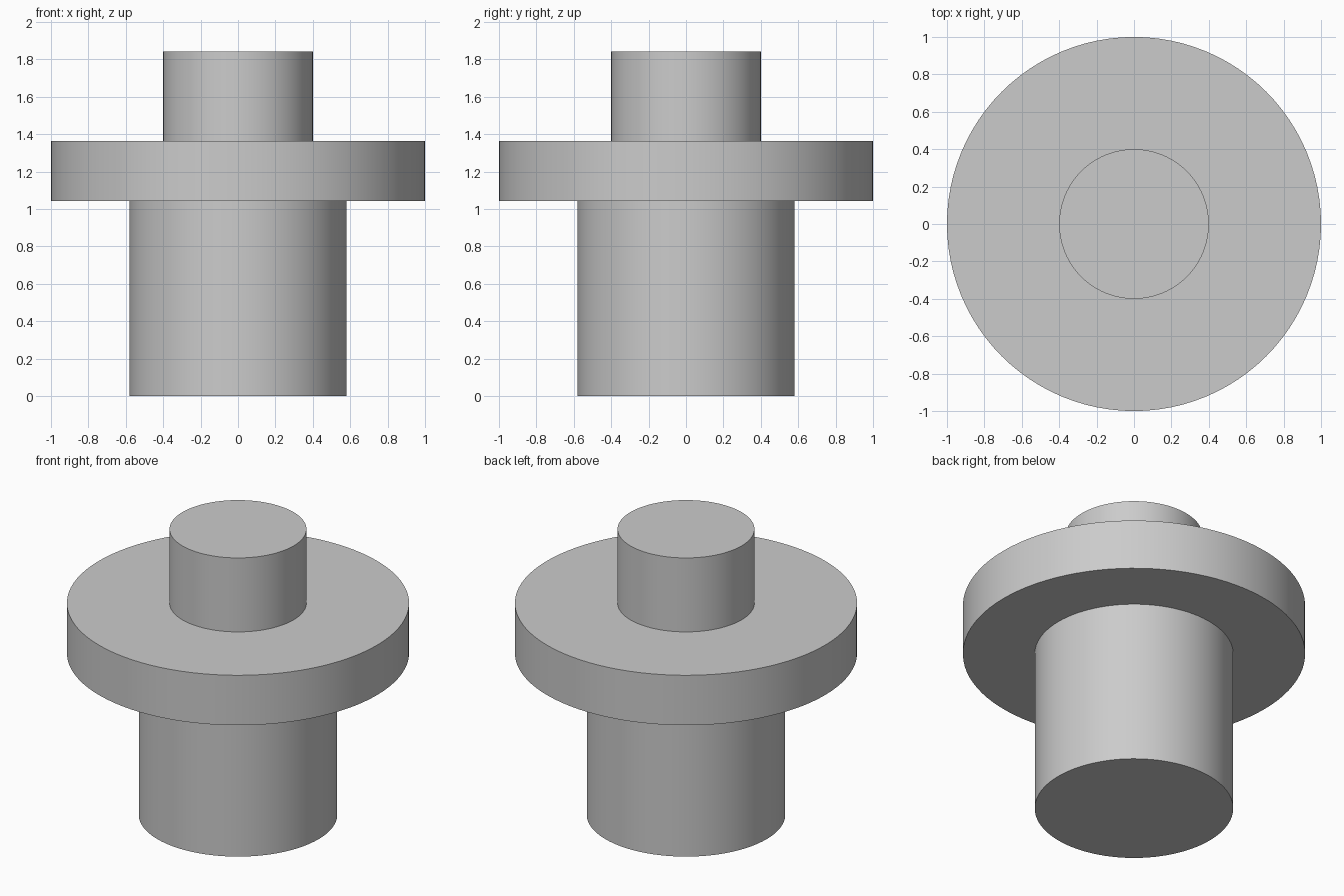
import bpy
import bmesh
import math

cube = bpy.data.objects.get("Cube")
if cube:
    bpy.data.objects.remove(cube, do_unlink=True)

# Plain grey finish
grey = bpy.data.materials.new("plain_grey")
grey.use_nodes = True
colour = (0.6, 0.6, 0.6, 1)
grey.diffuse_color = colour
grey.node_tree.nodes["Principled BSDF"].inputs["Base Color"].default_value = colour

# Half profile (radius, height) of the body, flange and top boss
profile = [(0, 0), (0.58, 0), (0.58, 1.043), (1, 1.043),
           (1, 1.365), (0.4, 1.365), (0.4, 1.842), (0, 1.842)]

# Turn the profile into one closed solid
bm = bmesh.new()
verts = [bm.verts.new((r, 0, z)) for r, z in profile]
edges = [bm.edges.new(pair) for pair in zip(verts, verts[1:])]
bmesh.ops.spin(bm, geom=verts + edges, cent=(0, 0, 0), axis=(0, 0, 1),
               angle=math.tau, steps=96, use_merge=True)
bmesh.ops.remove_doubles(bm, verts=bm.verts[:], dist=0.0001)
bmesh.ops.recalc_face_normals(bm, faces=bm.faces[:])

mesh = bpy.data.meshes.new("flanged_shaft")
bm.to_mesh(mesh)
bm.free()
mesh.materials.append(grey)
shaft = bpy.data.objects.new("flanged_shaft", mesh)
bpy.context.collection.objects.link(shaft)

# Smooth round walls, crisp rims
bpy.ops.object.select_all(action="DESELECT")
shaft.select_set(True)
bpy.context.view_layer.objects.active = shaft
bpy.ops.object.shade_smooth_by_angle(angle=math.radians(30))
